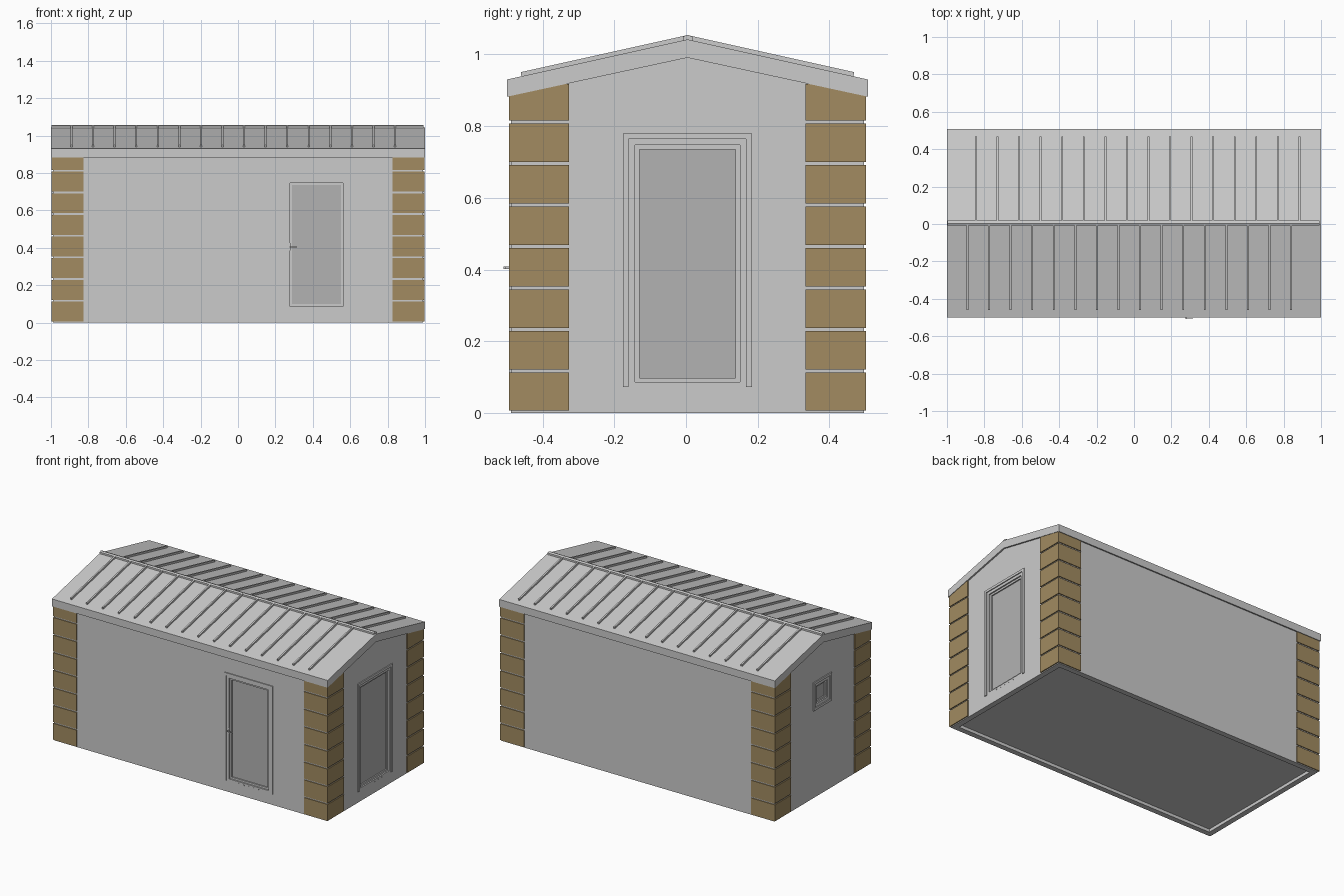
import bpy, bmesh
from mathutils import Vector

if "Cube" in bpy.data.objects:
    bpy.data.objects.remove(bpy.data.objects["Cube"])

CY = 0.004                      # ridge line offset in y
WX, WY = 0.99, 0.492            # wall half sizes


def material(name, col):
    m = bpy.data.materials.new(name)
    m.diffuse_color = (*col, 1)
    m.use_nodes = True
    m.node_tree.nodes["Principled BSDF"].inputs["Base Color"].default_value = m.diffuse_color
    return m


WOOD = material("wood", (0.36, 0.26, 0.12))
PANE = material("pane", (0.45, 0.45, 0.45))


def prism(name, pts, vec, mat=None):
    """Extrude a closed 3D outline along vec."""
    bm = bmesh.new()
    f = bm.faces.new([bm.verts.new(p) for p in pts])
    ext = bmesh.ops.extrude_face_region(bm, geom=[f])["geom"]
    bmesh.ops.translate(bm, vec=Vector(vec), verts=[v for v in ext if isinstance(v, bmesh.types.BMVert)])
    bmesh.ops.recalc_face_normals(bm, faces=bm.faces)
    me = bpy.data.meshes.new(name)
    bm.to_mesh(me)
    bm.free()
    ob = bpy.data.objects.new(name, me)
    bpy.context.collection.objects.link(ob)
    if mat:
        me.materials.append(mat)
    return ob


def box(name, x0, x1, y0, y1, z0, z1, mat=None):
    return prism(name, [(x0, y0, z0), (x1, y0, z0), (x1, y1, z0), (x0, y1, z0)], (0, 0, z1 - z0), mat)


def cut(target, cutter):
    mod = target.modifiers.new("cut", "BOOLEAN")
    mod.operation, mod.solver, mod.object = "DIFFERENCE", "EXACT", cutter
    bpy.context.view_layer.objects.active = target
    bpy.ops.object.modifier_apply(modifier=mod.name)
    bpy.data.objects.remove(cutter)


def on_wall(side, name, u0, u1, z0, z1, d0, d1, mat=None):
    """Box on a wall: u runs along the wall, d is the distance outward from it."""
    if side == "front":
        return box(name, u0, u1, CY - WY - d1, CY - WY - d0, z0, z1, mat)
    s = 1 if side == "right" else -1
    a, b = sorted((s * (WX + d0), s * (WX + d1)))
    return box(name, a, b, u0, u1, z0, z1, mat)


# gabled wall body with a recessed underside
walls = prism("walls", [(-WX, CY - WY, 0), (-WX, CY + WY, 0), (-WX, CY + WY, 0.905),
                        (-WX, CY, 1.01), (-WX, CY - WY, 0.905)], (2 * WX, 0, 0))
cut(walls, box("floor_cutter", -WX + 0.035, WX - 0.035, CY - WY + 0.035, CY + WY - 0.035, -0.1, 0.02))

# roof shell
E = 0.504
prism("roof", [(-1, CY - E, 0.882), (-1, CY, 0.991), (-1, CY + E, 0.882),
               (-1, CY + E, 0.93), (-1, CY, 1.042), (-1, CY - E, 0.93)], (2, 0, 0))
SL = 0.112 / E


def rib(x, s):
    """Standing seam running down one slope."""
    def p(d, h):
        return (x - 0.005, CY + s * d, 1.042 - SL * d + h)
    prism("roof_seam", [p(0.003, -0.01), p(0.462, -0.01), p(0.465, 0.012), p(0.003, 0.012)], (0.01, 0, 0))


for i in range(16):
    rib(-0.89 + i * 0.1153, -1)
    rib(-0.845 + i * 0.1153, 1)
# ridge cap
prism("ridge_cap", [(-0.998, CY - 0.012, 1.03), (-0.998, CY - 0.012, 1.050), (-0.998, CY, 1.055),
                    (-0.998, CY + 0.014, 1.050), (-0.998, CY + 0.014, 1.03)], (1.99, 0, 0))

# corner boards: L-shaped blocks stacked on each corner
X, Y, LX, LY, PITCH = 0.997, 0.498, 0.825, 0.33, 0.1157
for sx in (-1, 1):
    for sy in (-1, 1):
        for k in range(8):
            z0 = 0.006 + k * PITCH
            z1 = z0 + PITCH - 0.009 if k < 7 else 0.917
            outline = [(X, Y), (X, LY), (0.97, LY), (0.97, 0.47), (LX, 0.47), (LX, Y)]
            prism("corner_board", [(sx * a, CY + sy * b, z0) for a, b in outline], (0, 0, z1 - z0), WOOD)


def frame(side, name, u0, u1, z0, z1, w, d0, d1, sill=True):
    on_wall(side, name + "_left", u0, u0 + w, z0, z1 - w, d0, d1)
    on_wall(side, name + "_right", u1 - w, u1, z0, z1 - w, d0, d1)
    on_wall(side, name + "_top", u0, u1, z1 - w, z1, d0, d1)
    if sill:
        on_wall(side, name + "_bottom", u0 + w, u1 - w, z0, z0 + w, d0, d1)


def opening(side, name, u0, u1, z0, z1, depth):
    """Recess with a pane set at its back and a stepped inner frame."""
    cut(walls, on_wall(side, "cutter", u0 - 0.012, u1 + 0.012, z0 - 0.012, z1 + 0.012, -depth, 0.05))
    on_wall(side, name + "_pane", u0 - 0.01, u1 + 0.01, z0 - 0.01, z1 + 0.01, -depth - 0.004, -depth + 0.003, PANE)
    frame(side, name + "_inner_frame", u0 - 0.012, u1 + 0.012, z0 - 0.012, z1 + 0.012, 0.012, -depth, -depth * 0.45)


# two glazed doors with inverted-U trim and small weep pegs
for side, u0, u1 in (("front", 0.29, 0.55), ("right", -0.13, 0.138)):
    opening(side, side + "_door", u0, u1, 0.098, 0.735, 0.02)
    frame(side, side + "_door_trim", u0 - 0.046, u1 + 0.046, 0.072, 0.78, 0.016, -0.005, 0.006, sill=False)
    for i in range(5):
        u = u0 + 0.06 + i * (u1 - u0 - 0.12) / 4
        on_wall(side, side + "_door_peg", u - 0.003, u + 0.003, 0.071, 0.077, -0.002, 0.002)

# door handle: stem and lever
on_wall("front", "handle_plate", 0.274, 0.282, 0.385, 0.425, -0.002, 0.003)
on_wall("front", "handle_stem", 0.275, 0.281, 0.402, 0.408, 0, 0.02)
on_wall("front", "handle_lever", 0.275, 0.316, 0.402, 0.408, 0.016, 0.021)

# small square window on the left end
opening("left", "window", CY - 0.045, CY + 0.045, 0.62, 0.71, 0.02)
frame("left", "window_trim", CY - 0.093, CY + 0.093, 0.572, 0.758, 0.016, -0.005, 0.006)
